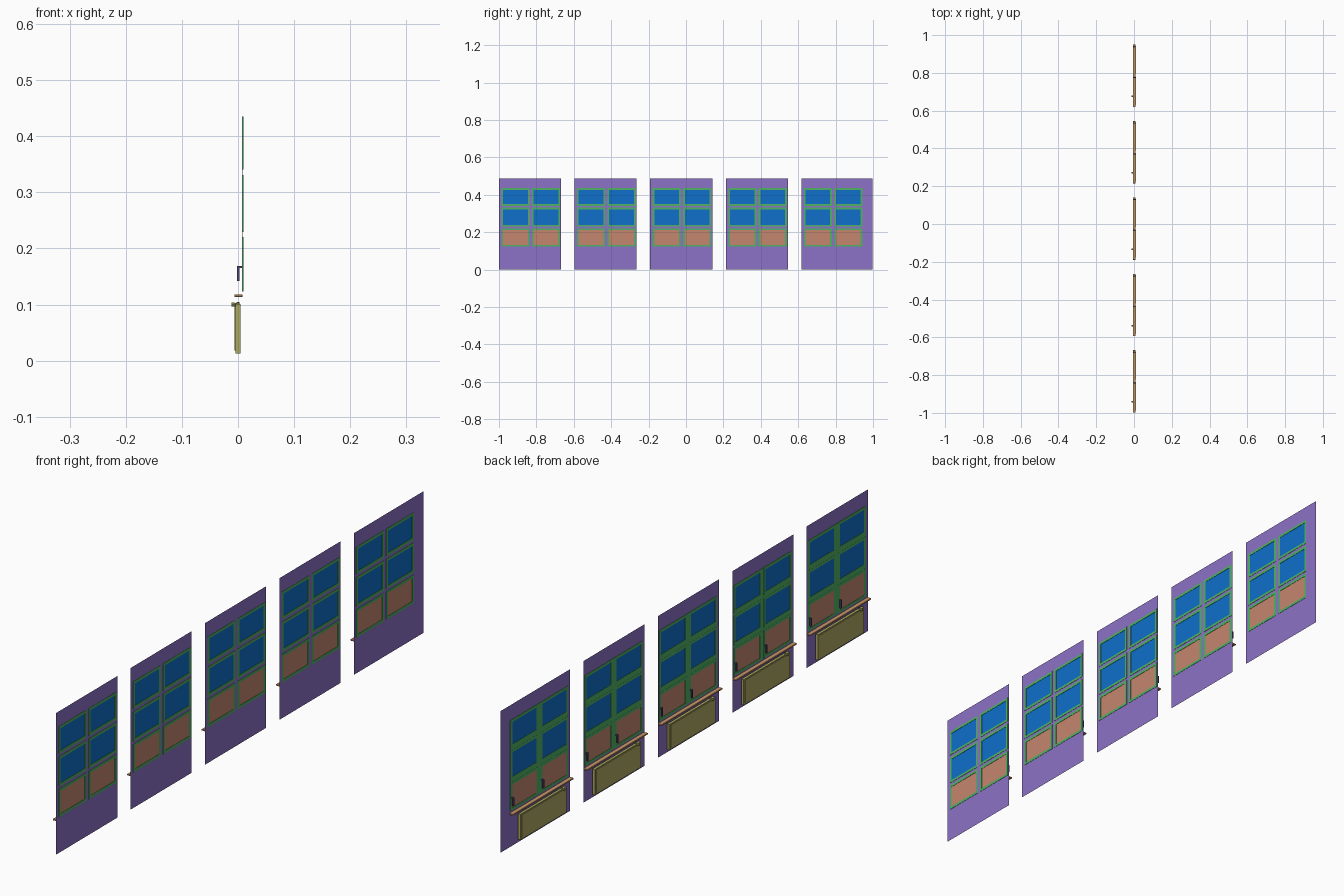
import bpy, bmesh
from mathutils import Matrix, Vector

if "Cube" in bpy.data.objects:
    bpy.data.objects.remove(bpy.data.objects["Cube"])


def material(name, rgb):
    m = bpy.data.materials.new(name)
    m.diffuse_color = (*rgb, 1)
    m.use_nodes = True
    m.node_tree.nodes["Principled BSDF"].inputs["Base Color"].default_value = m.diffuse_color
    return m


WALL = material("wall_purple", (0.27, 0.17, 0.57))
GLASS = material("glass_blue", (0.005, 0.16, 0.60))
LOWER = material("lower_salmon", (0.56, 0.24, 0.16))
FRAME = material("frame_green", (0.08, 0.45, 0.13))
SILL = material("sill_tan", (0.60, 0.32, 0.14))
HEATER = material("heater_olive", (0.42, 0.40, 0.12))
HANDLE = material("handle_dark", (0.09, 0.06, 0.18))


def finish(name, bm, mat):
    bmesh.ops.recalc_face_normals(bm, faces=bm.faces)
    me = bpy.data.meshes.new(name)
    bm.to_mesh(me)
    bm.free()
    me.materials.append(mat)
    ob = bpy.data.objects.new(name, me)
    bpy.context.collection.objects.link(ob)
    return ob


def box(bm, x, y, z):
    size = Vector((x[1] - x[0], y[1] - y[0], z[1] - z[0], 1))
    mid = Vector((x[0] + x[1], y[0] + y[1], z[0] + z[1])) / 2
    bmesh.ops.create_cube(bm, size=1, matrix=Matrix.Translation(mid) @ Matrix.Diagonal(size))


def rod(bm, centre, radius, depth, axis):
    rot = Vector((0, 0, 1)).rotation_difference(Vector(axis)).to_matrix().to_4x4()
    bmesh.ops.create_cone(bm, cap_ends=True, segments=10, radius1=radius, radius2=radius,
                          depth=depth, matrix=Matrix.Translation(centre) @ rot)


def rim(bm, x, y, z, w):
    # rectangular ring of four bars
    box(bm, x, (y[0], y[0] + w), z)
    box(bm, x, (y[1] - w, y[1]), z)
    box(bm, x, (y[0] + w, y[1] - w), (z[0], z[0] + w))
    box(bm, x, (y[0] + w, y[1] - w), (z[1] - w, z[1]))


WALL_X = 0.0085
ROWS = [(0.123, 0.220), (0.229, 0.331), (0.341, 0.435)]
PITCH = 0.4043

for k in range(5):
    o = -0.987 + PITCH * k                       # start of the window in y
    cols = [(o, o + 0.150), (o + 0.163, o + 0.313)]
    y0, y1 = o - 0.013, o + (0.367 if k == 4 else 0.319)

    # wall sheet with six openings
    bm = bmesh.new()
    ys = [y0, *cols[0], *cols[1], y1]
    zs = [0] + [z for r in ROWS for z in r] + [0.487]
    grid = [[bm.verts.new((WALL_X, y, z)) for z in zs] for y in ys]
    for i in range(len(ys) - 1):
        for j in range(len(zs) - 1):
            if not (i % 2 and j % 2):
                bm.faces.new((grid[i][j], grid[i + 1][j], grid[i + 1][j + 1], grid[i][j + 1]))
    finish(f"wall_{k}", bm, WALL)

    # window frames, glass and lower panes
    frames, glass, lower = bmesh.new(), bmesh.new(), bmesh.new()
    for y in cols:
        for r, z in enumerate(ROWS):
            rim(frames, (0.0068, 0.0095), y, z, 0.009)
            box(glass if r else lower, (0.0078, 0.0084),
                (y[0] + 0.008, y[1] - 0.008), (z[0] + 0.008, z[1] - 0.008))
    # inner mullion and transoms
    box(frames, (0.0072, 0.0084), (cols[0][1], cols[1][0]), (ROWS[0][0], ROWS[2][1]))
    for a, b in zip(ROWS, ROWS[1:]):
        for y in cols:
            box(frames, (0.0072, 0.0084), y, (a[1], b[0]))
    finish(f"window_frame_{k}", frames, FRAME)
    finish(f"glass_{k}", glass, GLASS)
    finish(f"lower_panes_{k}", lower, LOWER)

    # window handles on the lower sashes
    bm = bmesh.new()
    for y in cols:
        c = y[1] - 0.005
        box(bm, (-0.0015, 0.0025), (c - 0.003, c + 0.003), (0.142, 0.169))
        box(bm, (0.0025, 0.0070), (c - 0.002, c + 0.002), (0.165, 0.169))
    finish(f"window_handles_{k}", bm, HANDLE)

    # sill board with a softened edge
    bm = bmesh.new()
    box(bm, (-0.0065, 0.0083), (o - 0.011, o + 0.319), (0.113, 0.118))
    sill = finish(f"window_sill_{k}", bm, SILL)
    bev = sill.modifiers.new("bevel", 'BEVEL')
    bev.width, bev.segments = 0.001, 1

    # radiator body with a raised front panel
    bm = bmesh.new()
    box(bm, (-0.0045, 0.0045), (o + 0.025, o + 0.276), (0.013, 0.101))
    box(bm, (-0.006, -0.0045), (o + 0.032, o + 0.269), (0.018, 0.097))
    # valve and knob
    rod(bm, (-0.004, o + 0.045, 0.100), 0.003, 0.012, (1, 0, 0))
    rod(bm, (-0.009, o + 0.045, 0.100), 0.004, 0.006, (1, 0, 0))
    rod(bm, (0.000, o + 0.045, 0.102), 0.003, 0.005, (0, 0, 1))
    finish(f"radiator_{k}", bm, HEATER)
